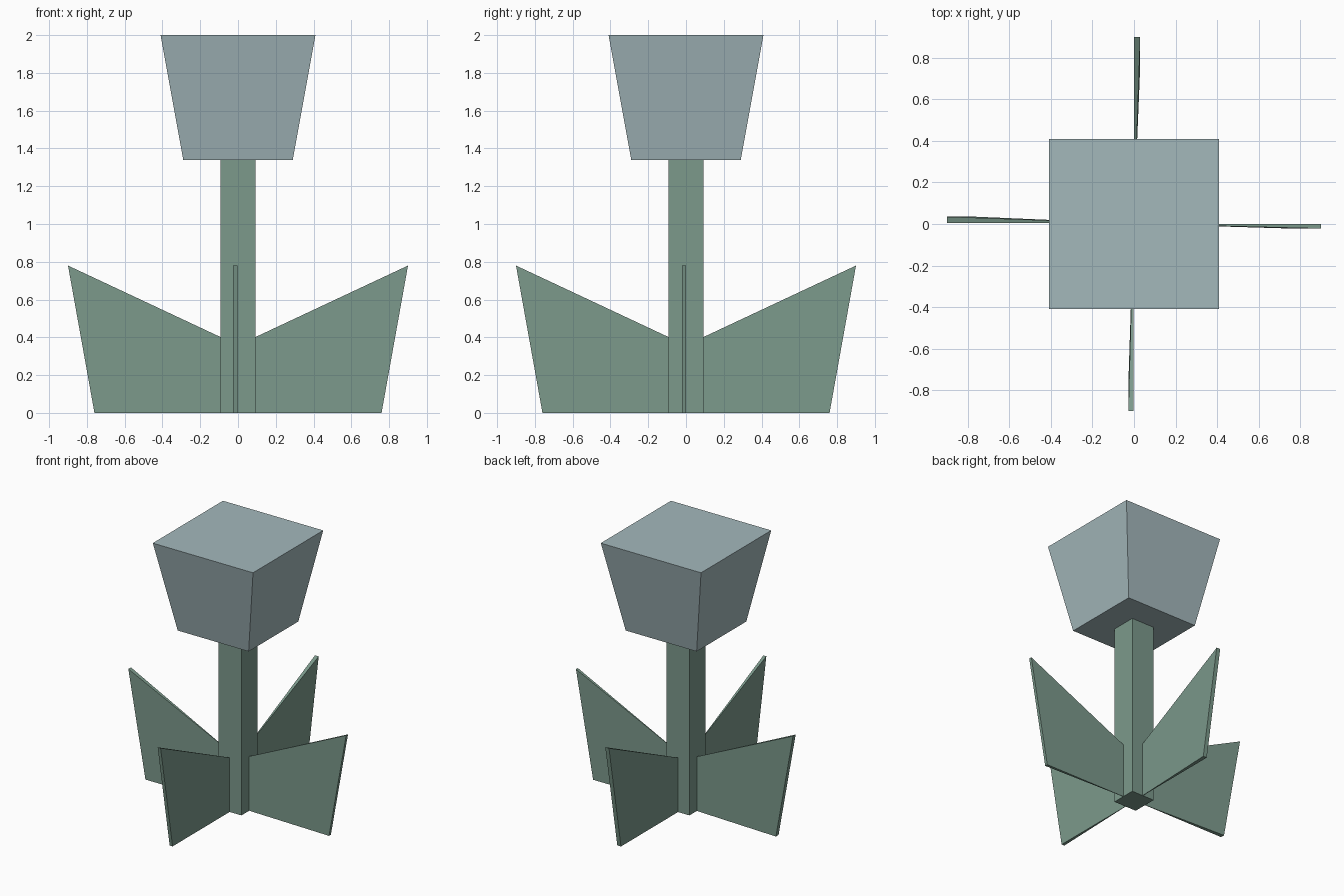
import bpy, bmesh
from math import radians
from mathutils import Matrix

if "Cube" in bpy.data.objects:
    bpy.data.objects.remove(bpy.data.objects["Cube"])


def material(name, color):
    mat = bpy.data.materials.new(name)
    mat.diffuse_color = (*color, 1)
    mat.use_nodes = True
    mat.node_tree.nodes["Principled BSDF"].inputs["Base Color"].default_value = mat.diffuse_color
    return mat


def loft(name, ring_a, ring_b, mat, matrix=Matrix()):
    """Closed solid bridging two outlines with matching point counts."""
    bm = bmesh.new()
    a = [bm.verts.new(p) for p in ring_a]
    b = [bm.verts.new(p) for p in ring_b]
    bm.faces.new(a)
    bm.faces.new(b)
    for i in range(len(a)):
        j = (i + 1) % len(a)
        bm.faces.new((a[i], a[j], b[j], b[i]))
    bm.transform(matrix)
    bmesh.ops.recalc_face_normals(bm, faces=bm.faces)
    mesh = bpy.data.meshes.new(name)
    bm.to_mesh(mesh)
    bm.free()
    mesh.materials.append(mat)
    obj = bpy.data.objects.new(name, mesh)
    bpy.context.collection.objects.link(obj)
    return obj


def square(half, z):
    return [(-half, -half, z), (half, -half, z), (half, half, z), (-half, half, z)]


green = material("leaf_green", (0.20, 0.32, 0.26))
blue = material("petal_blue", (0.37, 0.48, 0.50))

# Square stem and flared flower head
loft("stem", square(0.093, 0), square(0.093, 1.34), green)
loft("flower_head", square(0.29, 1.34), square(0.41, 2.0), blue)

# Four leaves: flat on one side, thickening from the stem to the outer edge
profile = [(0.085, 0), (0.76, 0), (0.9, 0.78), (0.085, 0.398)]
leaves = [("right", 0, 0.0, 0.022), ("back", 90, 0.0, 0.03),
          ("left", 180, 0.004, 0.035), ("front", -90, 0.003, 0.027)]
for side, angle, near, far in leaves:
    inner = [(x, -near, z) for x, z in profile]
    outer = [(x, -far if x > 0.5 else -near - 0.002, z) for x, z in profile]
    loft("leaf_" + side, inner, outer, green, Matrix.Rotation(radians(angle), 4, 'Z'))
